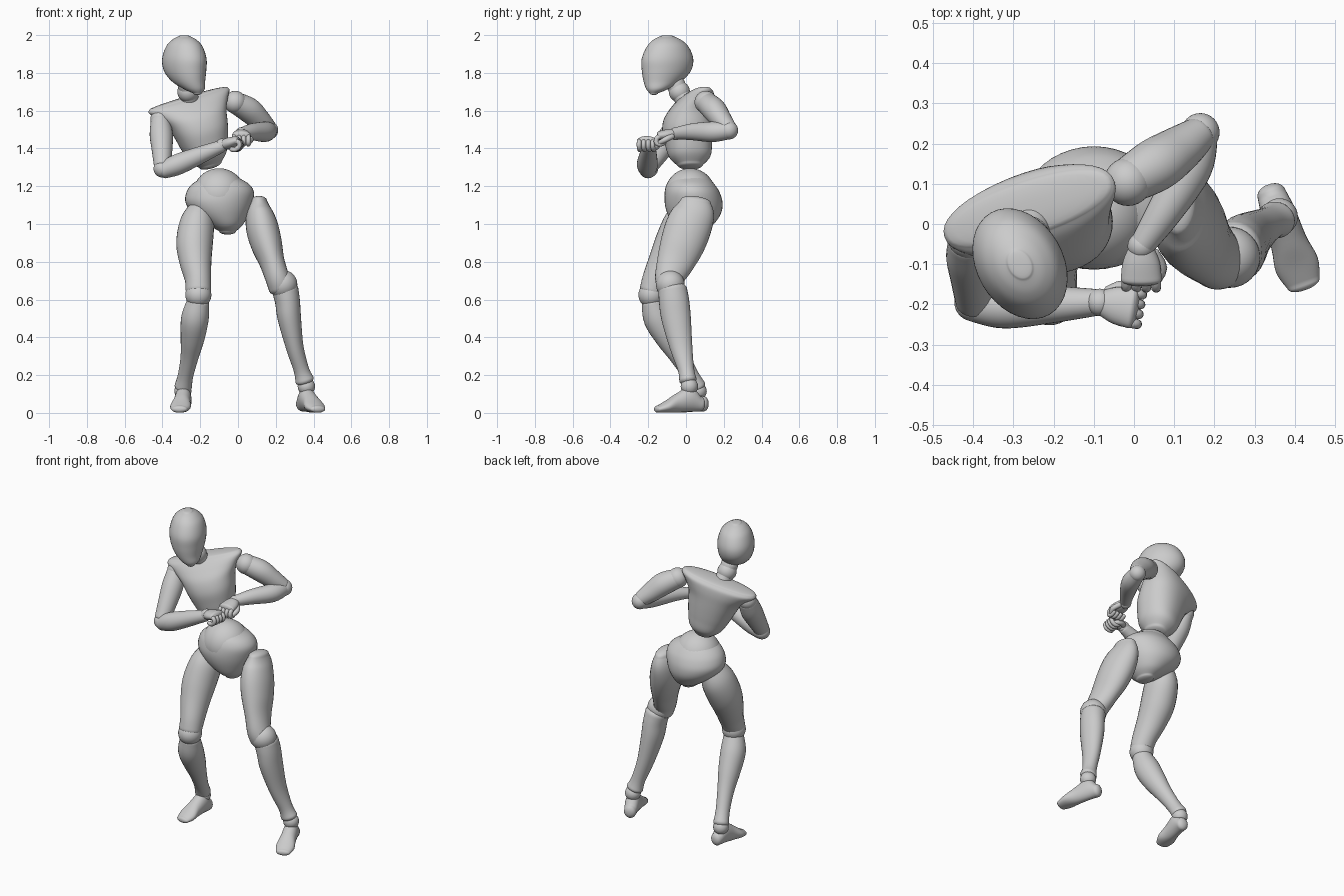
import bpy, bmesh, math
from mathutils import Vector

X, Y, Z = Vector((1, 0, 0)), Vector((0, 1, 0)), Vector((0, 0, 1))


def spline(rows, steps):
    """Catmull-Rom through rows of (x, y, z, half width, half depth)."""
    out = []
    n = len(rows)
    for i in range(n - 1):
        p0, p1, p2, p3 = (rows[max(i - 1, 0)], rows[i], rows[i + 1], rows[min(i + 2, n - 1)])
        for s in range(steps):
            t = s / steps
            out.append([0.5 * (2 * b + (c - a) * t + (2 * a - 5 * b + 4 * c - d) * t * t
                               + (3 * b - a - 3 * c + d) * t ** 3)
                        for a, b, c, d in zip(p0, p1, p2, p3)])
    out.append(list(rows[-1]))
    return out


def loft(name, rows, lat=X, axis=None, caps=(0.6, 0.6), sides=28, steps=5, power=1.0):
    """Skin of elliptical rings along a path, with rounded ends."""
    pts = spline(rows, steps)
    cs = [Vector(p[:3]) for p in pts]
    rings = []
    for i, p in enumerate(pts):
        t = axis or (cs[min(i + 1, len(cs) - 1)] - cs[max(i - 1, 0)]).normalized()
        rings.append((cs[i], t, p[3], p[4]))

    def dome(ring, sign, depth):
        c, t, a, b = ring
        d = depth * min(a, b)
        return [(c + t * sign * d * math.sin(k * math.pi / 12), t,
                 a * math.cos(k * math.pi / 12), b * math.cos(k * math.pi / 12)) for k in range(1, 6)]

    def bulge(v):
        return math.copysign(abs(v) ** power, v)
    rings = dome(rings[0], -1, caps[0])[::-1] + rings + dome(rings[-1], 1, caps[1])
    bm = bmesh.new()
    loops = []
    for c, t, a, b in rings:
        s = (lat - t * lat.dot(t)).normalized()
        o = t.cross(s)
        loops.append([bm.verts.new(c + s * a * bulge(math.cos(q)) + o * b * bulge(math.sin(q)))
                      for q in (2 * math.pi * j / sides for j in range(sides))])
    for l0, l1 in zip(loops, loops[1:]):
        for j in range(sides):
            k = (j + 1) % sides
            bm.faces.new((l0[j], l0[k], l1[k], l1[j]))
    bm.faces.new(loops[0][::-1])
    bm.faces.new(loops[-1])
    bmesh.ops.recalc_face_normals(bm, faces=bm.faces[:])
    me = bpy.data.meshes.new(name)
    bm.to_mesh(me)
    bm.free()
    for f in me.polygons:
        f.use_smooth = True
    ob = bpy.data.objects.new(name, me)
    bpy.context.collection.objects.link(ob)
    return ob


def ball(name, c, r, scale=(1, 1, 1)):
    bpy.ops.mesh.primitive_uv_sphere_add(segments=32, ring_count=20, radius=r, location=c)
    ob = bpy.context.object
    ob.name = name
    ob.scale = scale
    bpy.ops.object.shade_smooth()
    return ob


# Head: egg with a forward chin, turned to the figure's left
yaw = Vector((0.87, 0.5, 0)).normalized()
loft("head", [(-0.215, -0.17, 1.692, 0.022, 0.022), (-0.232, -0.152, 1.715, 0.055, 0.06),
              (-0.262, -0.125, 1.755, 0.082, 0.105), (-0.28, -0.104, 1.81, 0.102, 0.138),
              (-0.284, -0.098, 1.875, 0.107, 0.145), (-0.284, -0.097, 1.94, 0.089, 0.116),
              (-0.284, -0.1, 1.975, 0.06, 0.078), (-0.284, -0.101, 1.993, 0.03, 0.04)],
     yaw, Z, (0.4, 0.2), 36)
ball("neck_ball", (-0.265, -0.035, 1.7), 0.056)
loft("neck", [(-0.25, 0.01, 1.63, 0.05, 0.05), (-0.262, -0.03, 1.69, 0.048, 0.048),
              (-0.27, -0.055, 1.74, 0.05, 0.05)], yaw)

# Chest: rings in a leaning, twisted frame (side, up, front)
u = Vector((0.91, 0.30, 0.27)).normalized()
w = Vector((-0.28, -0.05, 0.96))
w = (w - u * w.dot(u)).normalized()
f = u.cross(w)
base = Vector((-0.14, 0.025, 1.29))
chest = []
for h, a, b, side, fwd in [(0.025, 0.06, 0.068, 0, 0), (0.07, 0.1, 0.108, 0, 0), (0.14, 0.126, 0.122, 0, 0.005),
                           (0.21, 0.145, 0.13, 0, 0.008), (0.28, 0.165, 0.125, -0.003, 0),
                           (0.335, 0.2, 0.108, -0.006, -0.018), (0.375, 0.23, 0.088, -0.008, -0.032),
                           (0.393, 0.224, 0.068, -0.008, -0.036)]:
    chest.append((*(base + w * h + f * fwd + u * side), a, b))
loft("chest", chest, u, w, (0.35, 0.2), 40, power=0.9)

# Belly ball and pelvis bowl
ball("belly", (-0.1, 0.022, 1.155), 0.14, (1, 0.97, 1))
loft("pelvis", [(-0.055, 0.035, 0.962, 0.045, 0.06), (-0.065, 0.038, 0.995, 0.09, 0.105),
                (-0.09, 0.043, 1.055, 0.148, 0.142), (-0.1, 0.04, 1.115, 0.178, 0.153),
                (-0.094, 0.034, 1.17, 0.178, 0.143), (-0.092, 0.028, 1.21, 0.152, 0.123),
                (-0.093, 0.025, 1.24, 0.105, 0.1)],
     X, Z, (0.4, 0.1), 40)

# Bent right leg
loft("right_thigh", [(-0.19, 0.02, 1.09, 0.06, 0.075), (-0.215, -0.01, 1.01, 0.09, 0.105),
                     (-0.23, -0.06, 0.9, 0.097, 0.105), (-0.225, -0.11, 0.8, 0.085, 0.09),
                     (-0.212, -0.155, 0.71, 0.07, 0.076), (-0.21, -0.18, 0.65, 0.067, 0.066)])
ball("right_knee", (-0.21, -0.183, 0.625), 0.069)
loft("right_shin", [(-0.212, -0.178, 0.585, 0.06, 0.058), (-0.228, -0.15, 0.5, 0.073, 0.075),
                    (-0.24, -0.095, 0.4, 0.064, 0.068), (-0.256, -0.035, 0.3, 0.048, 0.052),
                    (-0.277, 0.025, 0.2, 0.041, 0.042), (-0.29, 0.06, 0.14, 0.046, 0.045)])
ball("right_ankle", (-0.292, 0.065, 0.115), 0.045)

# Stretched left leg
loft("left_thigh", [(0.11, 0.052, 1.12, 0.045, 0.08), (0.113, 0.042, 1.06, 0.07, 0.11),
                    (0.128, 0.012, 0.98, 0.086, 0.122), (0.152, -0.02, 0.89, 0.082, 0.117),
                    (0.18, -0.055, 0.8, 0.067, 0.1), (0.207, -0.085, 0.72, 0.064, 0.08),
                    (0.228, -0.087, 0.67, 0.068, 0.068)])
ball("left_knee", (0.238, -0.083, 0.68), 0.076)
loft("left_shin", [(0.25, -0.07, 0.65, 0.07, 0.076), (0.262, -0.063, 0.59, 0.066, 0.08),
                   (0.272, -0.052, 0.5, 0.062, 0.078), (0.3, -0.026, 0.35, 0.047, 0.06),
                   (0.335, 0.0, 0.23, 0.041, 0.043), (0.352, 0.01, 0.175, 0.05, 0.046)])
ball("left_ankle", (0.362, 0.018, 0.14), 0.046)

# Feet, from heel to toe
foot_rows = [(0.0, 0.048, 0.036, 0.04), (0.21, 0.073, 0.043, 0.066), (0.5, 0.054, 0.046, 0.052),
             (0.74, 0.034, 0.055, 0.033), (0.93, 0.02, 0.042, 0.019)]
for name, heel, toe in [("right_foot", (-0.283, 0.095, 0), (-0.312, -0.128, 0)),
                        ("left_foot", (0.342, 0.075, 0), (0.428, -0.165, 0))]:
    heel, toe = Vector(heel), Vector(toe)
    d = (toe - heel).normalized()
    rows = [(*(heel.lerp(toe, t) + Z * z), a, b) for t, z, a, b in foot_rows]
    loft(name, rows, d.cross(Z), d, (0.7, 0.9))

# Arms
arms = {
    "right_upper_arm": [(-0.41, -0.04, 1.54, 0.052, 0.055), (-0.406, -0.08, 1.47, 0.061, 0.063),
                        (-0.402, -0.135, 1.39, 0.054, 0.056), (-0.4, -0.19, 1.31, 0.045, 0.046)],
    "right_forearm": [(-0.395, -0.2, 1.285, 0.045, 0.045), (-0.32, -0.205, 1.315, 0.055, 0.055),
                      (-0.2, -0.2, 1.365, 0.046, 0.046), (-0.09, -0.195, 1.41, 0.033, 0.033)],
    "left_upper_arm": [(-0.01, 0.11, 1.64, 0.058, 0.058), (0.055, 0.148, 1.605, 0.068, 0.064),
                       (0.11, 0.185, 1.555, 0.06, 0.056), (0.158, 0.22, 1.51, 0.046, 0.046)],
    "left_forearm": [(0.163, 0.222, 1.494, 0.046, 0.046), (0.14, 0.14, 1.488, 0.054, 0.054),
                     (0.075, 0.03, 1.488, 0.044, 0.044), (0.022, -0.05, 1.48, 0.032, 0.032)],
}
for name, rows in arms.items():
    loft(name, rows, Z if "fore" in name else Vector((1, -0.4, 0.3)))
ball("right_shoulder", (-0.41, -0.033, 1.555), 0.054)
ball("left_shoulder", (-0.015, 0.105, 1.645), 0.06)
ball("right_elbow", (-0.4, -0.195, 1.293), 0.047)
ball("left_elbow", (0.165, 0.228, 1.496), 0.048)

# Hands: flat palm, four curled fingers and a thumb, in a (forward, across) frame
for side, wrist, fw, ac in [("right", (-0.085, -0.195, 1.418), (0.96, -0.17, 0.28), (0.15, 1, 0)),
                            ("left", (0.018, -0.055, 1.478), (0.0, -0.98, -0.12), (1, 0, 0))]:
    o, fw = Vector(wrist), Vector(fw).normalized()
    ac = Vector(ac)
    ac = (ac - fw * ac.dot(fw)).normalized()
    dn = -Z
    at = lambda d, s, h: o + fw * d + ac * s + dn * h
    ball(side + "_wrist", o, 0.034)
    loft(side + "_palm", [(*at(0.0, 0, 0), 0.03, 0.026), (*at(0.04, 0, 0), 0.046, 0.029),
                          (*at(0.085, 0, 0), 0.051, 0.025)], ac)
    for i in range(4):
        s = -0.037 + i * 0.0247
        path = [(0.075, 0.0), (0.1, 0.012), (0.102, 0.036), (0.08, 0.046), (0.06, 0.038)]
        loft(f"{side}_finger_{i + 1}", [(*at(d, s, h), 0.0125, 0.013) for d, h in path],
             ac, None, (0.8, 0.8), 12, 3)
    loft(side + "_thumb", [(*at(0.02, 0.03, 0.012), 0.016, 0.016), (*at(0.055, 0.05, 0.025), 0.015, 0.015),
                           (*at(0.09, 0.035, 0.04), 0.012, 0.012)], dn, None, (0.8, 0.8), 12, 3)
